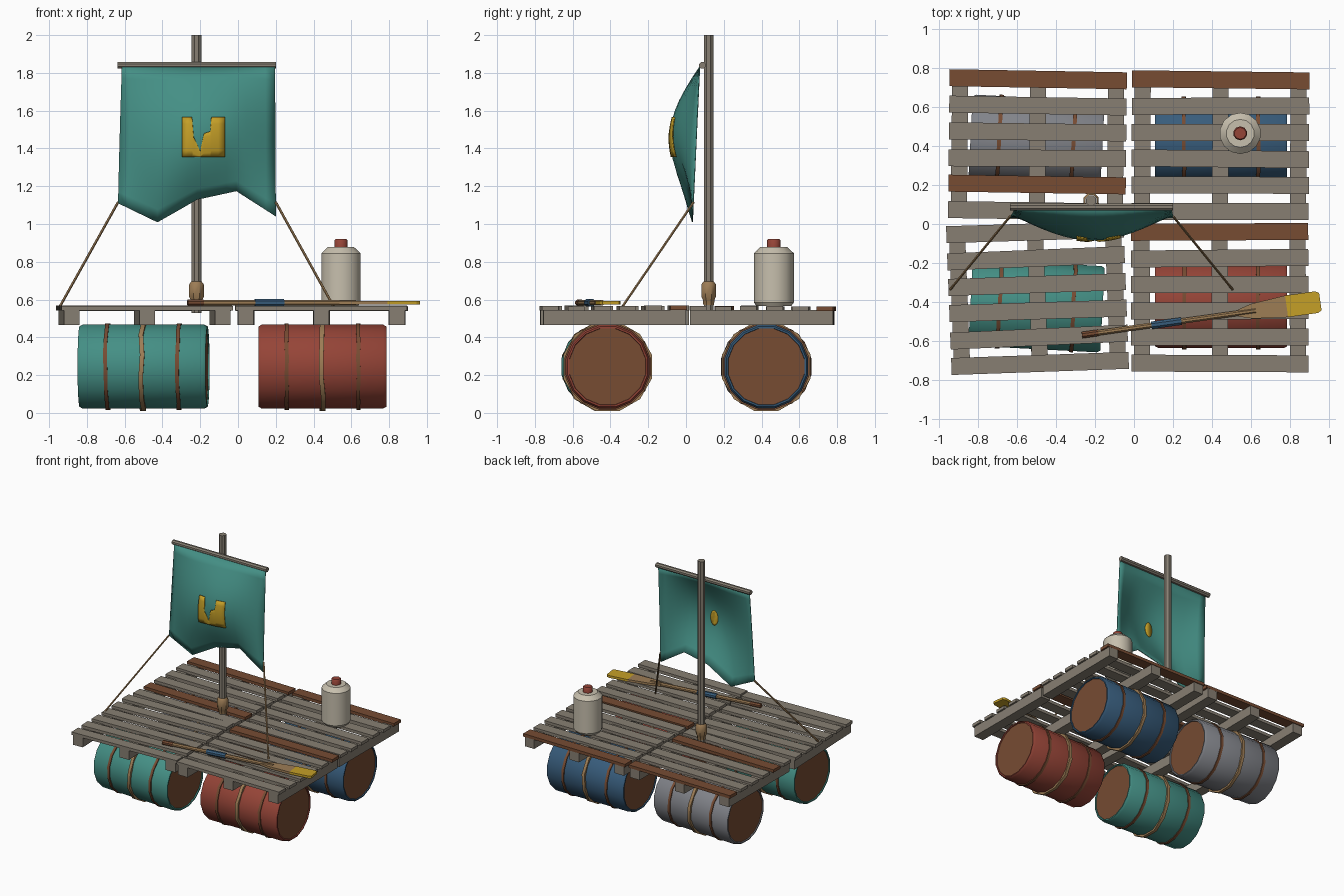
import bpy, bmesh, math, random
from mathutils import Matrix, Vector

if "Cube" in bpy.data.objects:
    bpy.data.objects.remove(bpy.data.objects["Cube"])
random.seed(4)

def srgb(name, r, g, b):
    m = bpy.data.materials.new(name)
    m.diffuse_color = [(c / 255) ** 2.2 for c in (r, g, b)] + [1]
    m.use_nodes = True
    m.node_tree.nodes["Principled BSDF"].inputs["Base Color"].default_value = m.diffuse_color
    return m

WOOD = srgb("weathered_wood", 134, 126, 114)
RUST = srgb("rust_brown", 118, 77, 54)
TEAL = srgb("teal", 70, 142, 132)
RED = srgb("faded_red", 148, 70, 58)
BLUE = srgb("navy_blue", 58, 92, 122)
GREY = srgb("steel_grey", 128, 130, 136)
ROPE = srgb("rope_tan", 156, 124, 86)
YELLOW = srgb("mustard", 196, 158, 44)
CREAM = srgb("cream", 198, 190, 172)

def finish(name, bm, mats, smooth=None, normals=True):
    if normals:
        bmesh.ops.recalc_face_normals(bm, faces=bm.faces[:])
    me = bpy.data.meshes.new(name)
    bm.to_mesh(me)
    bm.free()
    ob = bpy.data.objects.new(name, me)
    bpy.context.collection.objects.link(ob)
    for m in mats:
        me.materials.append(m)
    if smooth:
        bpy.ops.object.select_all(action='DESELECT')
        ob.select_set(True)
        bpy.context.view_layer.objects.active = ob
        bpy.ops.object.shade_smooth_by_angle(angle=math.radians(smooth))
    return ob

def box(name, size, mtx, mat):
    bm = bmesh.new()
    bmesh.ops.create_cube(bm, size=1, matrix=mtx @ Matrix.Diagonal((*size, 1)))
    return finish(name, bm, [mat])

# Lathe around local z; profile rows are (radius, height), idx gives each band's colour
def lathe(name, prof, n, mtx, mats, idx=None, smooth=40, wobble=0, closed=False):
    bm = bmesh.new()
    shift = [random.uniform(-wobble, wobble) for _ in range(n)]
    rings = []
    for r, h in prof:
        if r == 0:
            rings.append([bm.verts.new(mtx @ Vector((0, 0, h)))] * n)
        else:
            rings.append([bm.verts.new(mtx @ Vector((r * math.cos(2 * math.pi * (i + .5) / n),
                          r * math.sin(2 * math.pi * (i + .5) / n), h + shift[i]))) for i in range(n)])
    if closed:
        rings.append(rings[0])
    for k in range(len(rings) - 1):
        a, b = rings[k], rings[k + 1]
        for i in range(n):
            j = (i + 1) % n
            f = bm.faces.new(list(dict.fromkeys((a[i], a[j], b[j], b[i]))))
            f.material_index = idx[k] if idx else 0
    return finish(name, bm, mats, smooth)

def rod(name, a, b, r, n, mat):
    a, b = Vector(a), Vector(b)
    d = b - a
    m = Matrix.Translation(a) @ d.to_track_quat('Z', 'Y').to_matrix().to_4x4()
    return lathe(name, [(0, 0), (r, 0), (r, d.length), (0, d.length)], n, m, [mat])

def place(x, y, z, deg=0):
    return Matrix.Translation((x, y, z)) @ Matrix.Rotation(math.radians(deg), 4, 'Z')

# Deck: four pallets of six planks on three runners
pallets = [("back_left", -.495, .405, -.6, (0, 4)), ("back_right", .443, .402, -.3, (0,)),
           ("front_left", -.495, -.378, 2.2, ()), ("front_right", .44, -.378, .2, (0,))]
for name, cx, cy, rot, rusty in pallets:
    base = place(cx, cy, 0, rot)
    for i in range(6):
        m = base @ place(0, .3375 - .135 * i, .553 + random.uniform(-.003, .003), random.uniform(-.5, .5))
        box(f"{name}_plank_{i + 1}", (.91, .087, .024), m, RUST if i in rusty else WOOD)
    for i in range(3):
        box(f"{name}_runner_{i + 1}", (.083, .755, .08), base @ place(.4 * (i - 1), 0, .505), WOOD)

# Barrels with inset rusty ends, two hoops and a rope lashing
barrels = [("back_left", -.5, .425, -3, GREY), ("back_right", .447, .425, 0, BLUE),
           ("front_left", -.5, -.42, -3, TEAL), ("front_right", .447, -.415, 0, RED)]
for name, x, y, rot, mat in barrels:
    m = place(x, y, .245, rot) @ Matrix.Rotation(math.pi / 2, 4, 'Y')
    half = [(0, -.332), (.205, -.332), (.207, -.339), (.216, -.339), (.226, -.322)]
    prof = half + [(r, -h) for r, h in reversed(half)]
    lathe(f"{name}_barrel", prof, 16, m, [mat, RUST], [1, 0, 0, 0, 0, 0, 0, 0, 1])
    def band(label, t, r, w, n, c, wob):
        lathe(label, [(r - .02, t - w), (r, t - w), (r, t + w), (r - .02, t + w)], n, m, [c],
              wobble=wob, closed=True)
    band(f"{name}_hoop_1", -.19, .233, .01, 16, RUST, .003)
    band(f"{name}_hoop_2", .19, .233, .01, 16, RUST, .003)
    band(f"{name}_rope", 0, .243, .012, 12, ROPE, .006)

# Mast, its collar and the yard
rod("mast", (-.22, .12, .53), (-.22, .12, 2), .028, 8, WOOD)
lathe("mast_collar", [(.03, .57), (.034, .6), (.042, .615), (.042, .68), (.03, .695)], 8,
      Matrix.Translation((-.22, .12, 0)), [ROPE])
rod("yard", (-.637, .087, 1.84), (.2, .087, 1.84), .019, 8, WOOD)

# Sail: billowed sheet with a ragged lower edge
HEM = [(0, 1.11), (.25, 1.01), (.5, 1.13), (.75, 1.175), (1, 1.04)]
TOP = 1.83

def hem(u):
    for (u0, z0), (u1, z1) in zip(HEM, HEM[1:]):
        if u <= u1 + 1e-6:
            return z0 + (z1 - z0) * (u - u0) / (u1 - u0)
    return HEM[-1][1]

def sail_y(u, v):
    return .072 - .037 * v - .135 * math.sin(math.pi * u) * math.sin(math.pi * v)

def sheet(name, rows, mat, thick, smooth=60):
    bm = bmesh.new()
    vs = [[bm.verts.new(p) for p in r] for r in rows]
    for a, b in zip(vs, vs[1:]):
        for i in range(len(a) - 1):
            bm.faces.new((a[i], a[i + 1], b[i + 1], b[i]))
    ob = finish(name, bm, [mat], smooth)
    s = ob.modifiers.new("thickness", 'SOLIDIFY')
    s.thickness = thick
    s.offset = 0

rows = []
for k in range(13):
    v = k / 12
    rows.append([(-.615 - .02 * v + (.81 + .025 * v) * u, sail_y(u, v), TOP + (hem(u) - TOP) * v)
                 for u in [i / 16 for i in range(17)]])
sheet("sail", rows, TEAL, .006)

# Sail patch: square with a torn notch, plus its small scrap on the back
def on_sail(x, z, off):
    u = (x + .625) / .825
    return (x, sail_y(u, (TOP - z) / (TOP - hem(u))) + off, z)

torn = [(-.295, 1.565), (-.265, 1.565), (-.243, 1.565), (-.235, 1.46), (-.2, 1.385), (-.18, 1.48),
        (-.147, 1.49), (-.141, 1.565), (-.105, 1.565), (-.07, 1.565)]
sheet("sail_patch", [[on_sail(x, 1.355 + (zt - 1.355) * i / 6, -.008) for i in range(7)]
                     for x, zt in torn], YELLOW, .006, 30)
sheet("sail_patch_back", [[on_sail(-.2 + .033 * math.sin(t) * s, 1.46 + .06 * math.cos(t), .006)
                           for s in (-1, 0, 1)] for t in [.2 + i * .548 for i in range(6)]], YELLOW, .003, 30)

# Stay ropes from sail corners to deck
rod("left_stay", (-.635, .04, 1.115), (-.942, -.335, .565), .007, 6, ROPE)
rod("right_stay", (.2, .04, 1.115), (.505, -.335, .565), .007, 6, ROPE)

# Water jug
jug = Matrix.Translation((.545, .465, 0))
lathe("jug", [(0, .565), (.092, .565), (.106, .585), (.106, .845), (.072, .877), (0, .877)], 14, jug, [CREAM], smooth=30)
lathe("jug_cap", [(0, .87), (.036, .87), (.036, .913), (.03, .92), (0, .92)], 10, jug, [RED])

# Paddle: grip, shaft, wrap, flared blade with painted tip
pad = place(-.267, -.57, .583, 8)
def shaft(name, x0, x1, r, mat):
    rod(name, pad @ Vector((x0, 0, 0)), pad @ Vector((x1, 0, 0)), r, 8, mat)
shaft("paddle_grip", 0, .085, .018, RUST)
shaft("paddle_shaft", .08, .9, .015, ROPE)
shaft("paddle_wrap", .36, .515, .021, BLUE)
def blade(name, pts, mat):
    bm = bmesh.new()
    outline = pts + [(x, -w) for x, w in reversed(pts)]
    f = bm.faces.new([bm.verts.new(pad @ Vector((x, w, -.009))) for x, w in outline])
    ext = bmesh.ops.extrude_face_region(bm, geom=[f])
    bmesh.ops.translate(bm, vec=(0, 0, .018),
                        verts=[e for e in ext['geom'] if isinstance(e, bmesh.types.BMVert)])
    finish(name, bm, [mat])
blade("paddle_blade", [(.81, .018), (.88, .038), (1.06, .056)], ROPE)
blade("paddle_tip", [(1.06, .056), (1.215, .056), (1.235, .045)], YELLOW)
